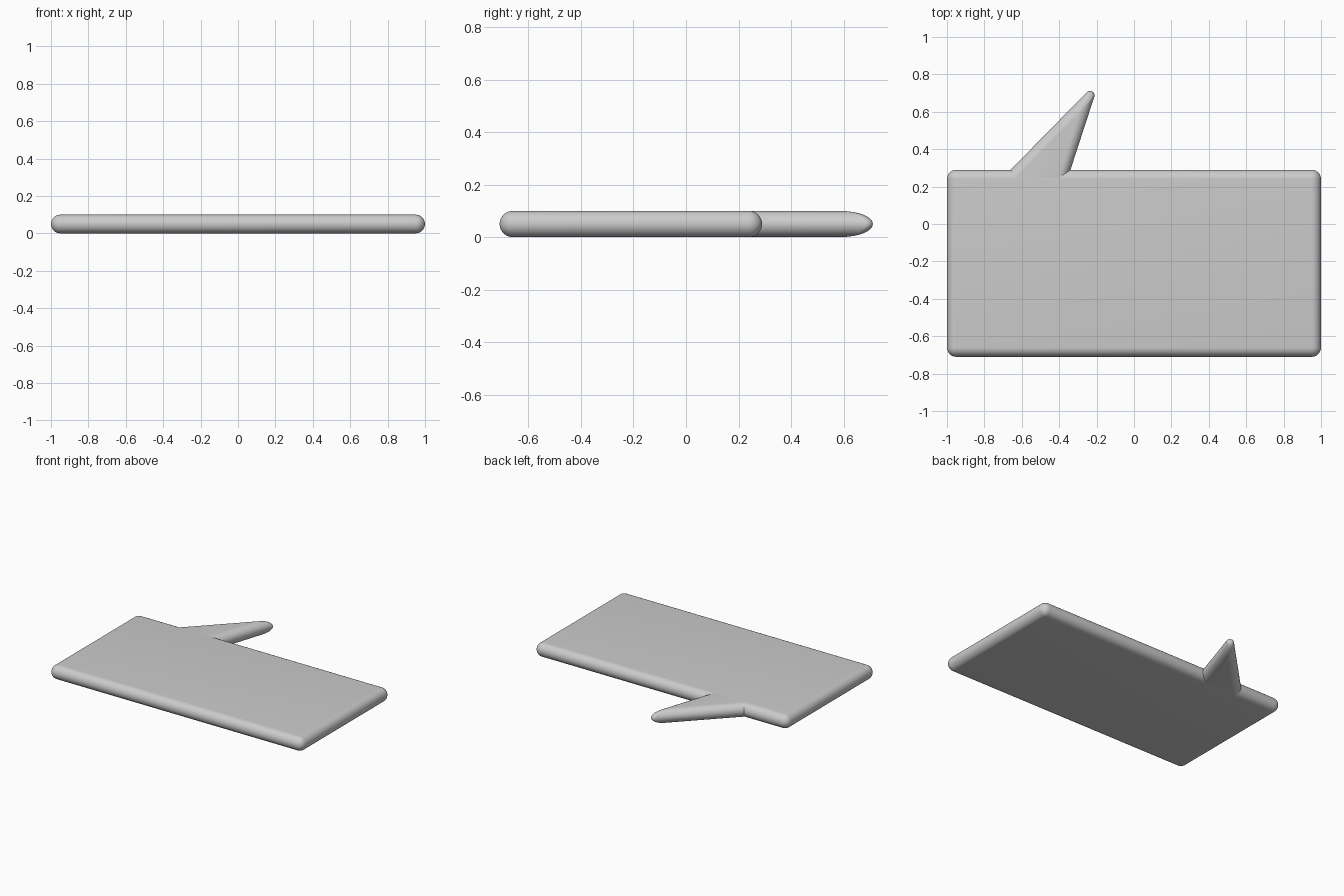
import bpy, bmesh
from math import sin, cos, pi, radians

if "Cube" in bpy.data.objects:
    bpy.data.objects.remove(bpy.data.objects["Cube"])

STEPS = 16  # rings in the half-round edge


def arc(cx, cy, r, a0, a1, n=10):
    return [(cx + r * cos(radians(a0 + (a1 - a0) * i / n)),
             cy + r * sin(radians(a0 + (a1 - a0) * i / n))) for i in range(n + 1)]


def pillow(name, outer, inner, half):
    """Slab with half-round rim: widest outline at mid height, inner outline on the flat faces."""
    bm = bmesh.new()
    rings = []
    for k in range(STEPS + 1):
        a = -pi / 2 + pi * k / STEPS
        t = cos(a)
        rings.append([bm.verts.new((q[0] + (p[0] - q[0]) * t,
                                    q[1] + (p[1] - q[1]) * t,
                                    0.05 + half * sin(a)))
                      for p, q in zip(outer, inner)])
    n = len(outer)
    for lo, hi in zip(rings, rings[1:]):
        for i in range(n):
            j = (i + 1) % n
            bm.faces.new((lo[i], lo[j], hi[j], hi[i]))
    bm.faces.new(rings[0][::-1])
    bm.faces.new(rings[-1])
    bmesh.ops.remove_doubles(bm, verts=bm.verts, dist=1e-5)
    bmesh.ops.recalc_face_normals(bm, faces=bm.faces)
    me = bpy.data.meshes.new(name)
    bm.to_mesh(me)
    bm.free()
    ob = bpy.data.objects.new(name, me)
    bpy.context.collection.objects.link(ob)
    bpy.ops.object.select_all(action='DESELECT')
    ob.select_set(True)
    bpy.context.view_layer.objects.active = ob
    bpy.ops.object.shade_smooth_by_angle(angle=radians(35))
    return ob


# Rectangular bubble plate with ball-rounded corners
outer, inner = [], []
for x, y, a in ((0.95, 0.24, 0), (-0.95, 0.24, 90), (-0.95, -0.66, 180), (0.95, -0.66, 270)):
    pts = arc(x, y, 0.05, a, a + 90)
    outer += pts
    inner += [(x, y)] * len(pts)
pillow("bubble_plate", outer, inner, 0.05)

# Pointed tail, its base buried in the plate (slightly thinner to avoid coplanar faces)
tip = arc(-0.235, 0.688, 0.024, -18, 135.7)
outer = [(-0.748, 0.20), (-0.369, 0.20)] + tip
inner = [(-0.678, 0.20), (-0.422, 0.20)] + [(-0.294, 0.59)] * len(tip)
pillow("bubble_tail", outer, inner, 0.0495)
